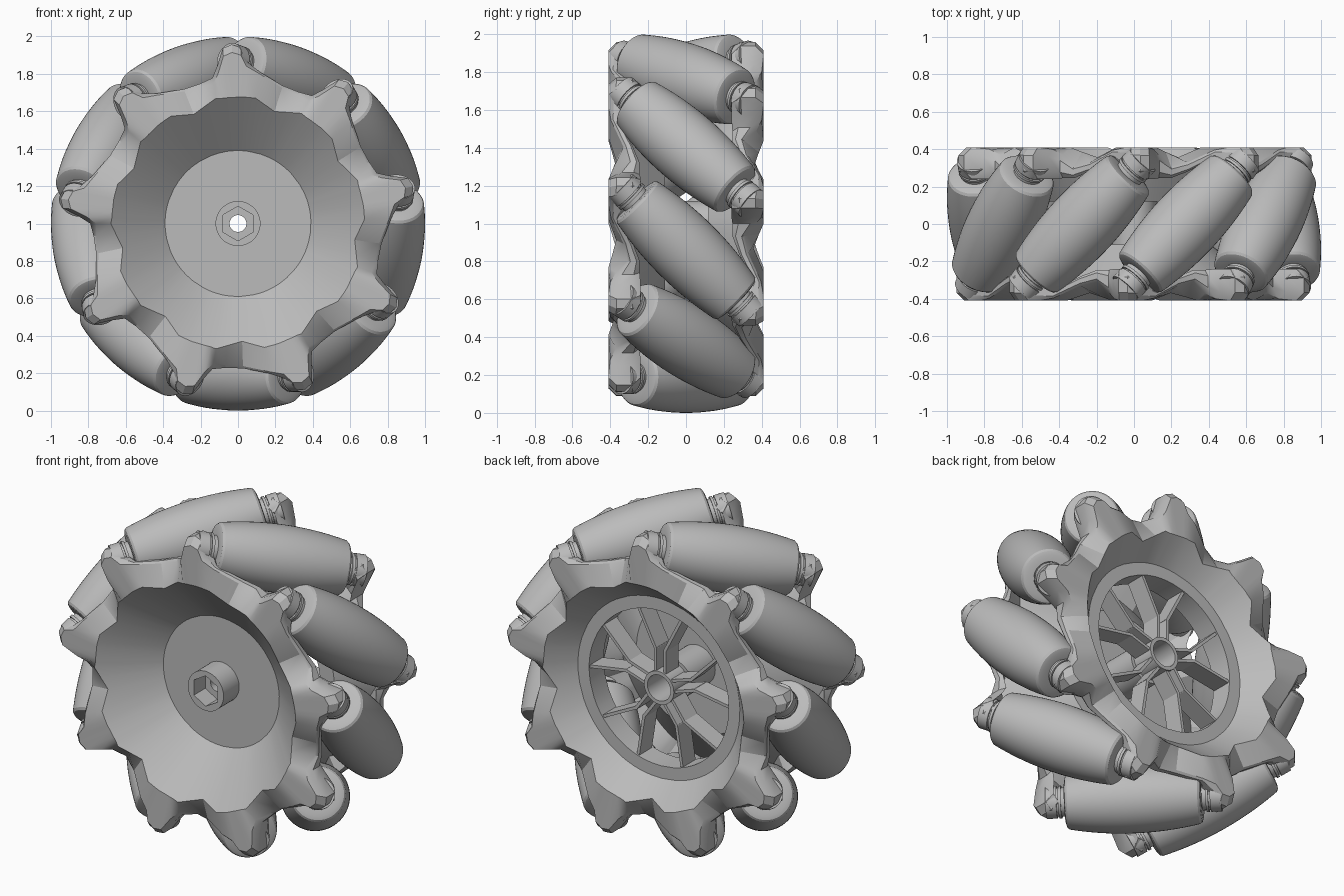
import bpy, bmesh
from math import radians, cos, sin, sqrt, pi
from mathutils import Matrix, Vector

cube = bpy.data.objects.get("Cube")
if cube:
    bpy.data.objects.remove(cube)

grey = bpy.data.materials.new("plain grey")
grey.use_nodes = True
grey.diffuse_color = (0.5, 0.5, 0.5, 1)
grey.node_tree.nodes["Principled BSDF"].inputs["Base Color"].default_value = (0.5, 0.5, 0.5, 1)

COUNT = 9            # rollers round the wheel
STEP = 360 / COUNT
AXIS = 0.81          # distance from wheel axle to roller axle
FIRST = -10          # angle of the first roller, degrees
LUG = 22             # angle from a roller's middle to its lug
UP = Matrix.Translation((0, 0, 1))


def finish(bm, name, matrix=UP):
    bmesh.ops.recalc_face_normals(bm, faces=bm.faces)
    mesh = bpy.data.meshes.new(name)
    bm.to_mesh(mesh)
    bm.free()
    mesh.materials.append(grey)
    obj = bpy.data.objects.new(name, mesh)
    bpy.context.collection.objects.link(obj)
    obj.matrix_world = matrix
    bpy.ops.object.select_all(action='DESELECT')
    obj.select_set(True)
    bpy.context.view_layer.objects.active = obj
    bpy.ops.object.shade_smooth_by_angle(angle=radians(28))
    return obj


def loft(name, sections, closed=True, matrix=UP):
    """Join (angle, [(radius, y), ...]) sections round the y axis."""
    bm = bmesh.new()
    loops = [[bm.verts.new((r * cos(a), y, r * sin(a))) for r, y in pts]
             for a, pts in sections]
    n = len(loops[0])
    for i, loop in enumerate(loops):
        after = loops[(i + 1) % len(loops)]
        for j in range(n if closed else n - 1):
            k = (j + 1) % n
            bm.faces.new((loop[j], loop[k], after[k], after[j]))
    if not closed:
        for j in (0, n - 1):
            bm.faces.new([loop[j] for loop in loops])
    return finish(bm, name, matrix)


def lathe(name, pts, closed=True, matrix=UP, sides=48):
    return loft(name, [(2 * pi * i / sides, pts) for i in range(sides)], closed, matrix)


# One lug period: angle, rim radius, outer radius, outer front y, outer back y
WAVE = [(-20, .63, .775, .33, .28), (-10, .677, .82, .395, .355),
        (-5, .677, .87, .41, .30), (-3, .677, .94, .41, .25),
        (0, .675, .958, .41, .24), (3, .675, .94, .41, .24),
        (5.5, .675, .85, .40, .24), (8, .68, .79, .37, .245),
        (13, .655, .775, .31, .245)]


def side_plate(name, side, hole, floor_r, floor_y, thick):
    """Dished plate with lugs; side 1 is the front, -1 the back."""
    slope = (0.41 - floor_y) / (0.677 - floor_r)
    sections = []
    for k in range(COUNT):
        for phi, rim, out, y_front, y_back in WAVE:
            rim_y = floor_y + (rim - floor_r) * slope
            edge = (y_front - y_back) * .25
            pts = [(hole, floor_y), (floor_r, floor_y), (rim, min(rim_y, .41)),
                   (out - edge, y_front), (out, y_front - edge),
                   (out, y_back + edge), (out - edge, y_back),
                   (rim + .03, rim_y - .06),
                   (floor_r + .02, floor_y - thick), (hole, floor_y - thick)]
            angle = radians(FIRST + side * (LUG + phi + k * STEP))
            sections.append((angle, [(r, -side * y) for r, y in pts]))
    return loft(name, sections)


side_plate("front_plate", 1, .1, .39, .16, .05)
side_plate("back_plate", -1, .47, .545, .26, .14)

# Rollers: barrel outline that keeps the wheel's outside round
half = []
for i in range(-10, 11):
    t = 0.033 * i
    rho = sqrt(AXIS ** 2 + t * t / 2)
    gap, rate = 1 - rho, -t / (2 * rho)
    half.append((gap * sqrt(1 - rate * rate), t - gap * rate))
end_r, end_y = half[-1]
cap = [(end_r - .01, end_y + .012), (end_r - .03, end_y + .018), (.08, end_y + .018),
       (.08, .40), (.09, .40), (.09, .415), (.08, .415), (.08, .425), (.09, .425), (.09, .485)]
barrel = [(r, -y) for r, y in reversed(cap)] + half + cap
for k in range(COUNT):
    place = (UP @ Matrix.Rotation(-radians(FIRST + k * STEP), 4, 'Y')
             @ Matrix.Translation((AXIS, 0, 0)) @ Matrix.Rotation(-pi / 4, 4, 'X'))
    lathe(f"roller_{k + 1}", barrel, False, place)

# Hub: tube with a hexagonal socket in front and a round recess behind
sections = []
for i in range(48):
    a = 2 * pi * i / 48
    hexagon = .08 / cos((a + pi / 6) % (pi / 3) - pi / 6)
    sections.append((a, [(.12, -.31), (.12, .12), (.1, .12), (.1, .26), (.078, .26),
                         (.078, .08), (.045, .08), (.045, -.2),
                         (hexagon, -.2), (hexagon, -.31)]))
loft("hub", sections)


def rib(bm, start, end, width=.018, low=.13, high=.25):
    a, b = Vector(start), Vector(end)
    d = b - a
    turn = Matrix.Rotation(-d.angle_signed(Vector((1, 0))), 4, 'Y')
    mid = (a + b) / 2
    bmesh.ops.create_cube(bm, size=1, matrix=(
        Matrix.Translation((mid.x, (low + high) / 2, mid.y)) @ turn
        @ Matrix.Diagonal((d.length + width / 2, high - low, width, 1))))


# Back spokes: paired rails that fork out to the ring
bm = bmesh.new()
for k in range(5):
    a = pi / 2 + k * 2 * pi / 5
    out, across = Vector((cos(a), sin(a))), Vector((-sin(a), cos(a)))
    for s in (-1, 1):
        fork = out * .23 + across * s * .032
        rib(bm, out * .08 + across * s * .032, fork)
        rib(bm, fork, out * .46 + across * s * .15)
finish(bm, "back_spokes")
